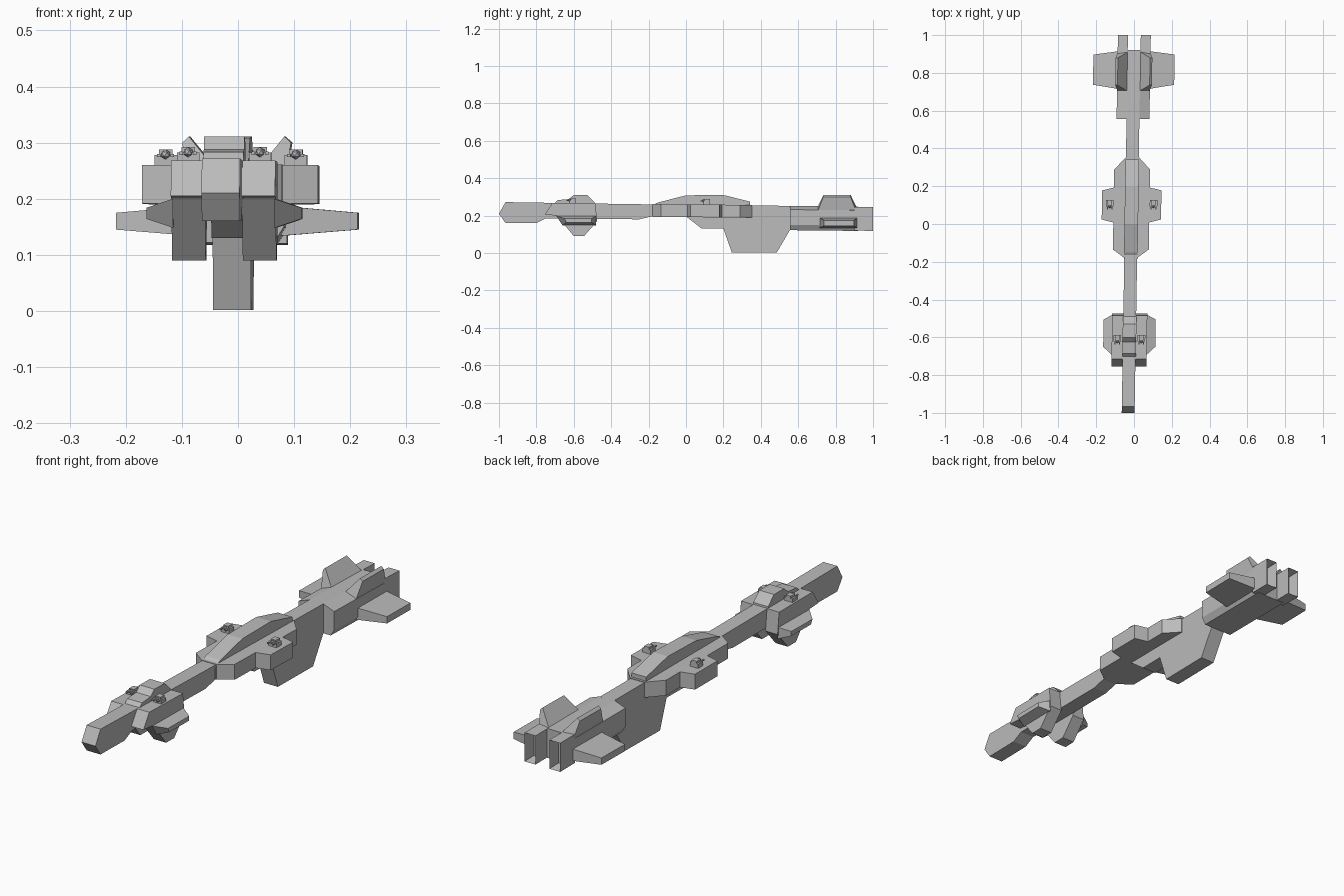
import bpy, bmesh
from mathutils import Vector

if "Cube" in bpy.data.objects:
    bpy.data.objects.remove(bpy.data.objects["Cube"], do_unlink=True)

grey = bpy.data.materials.new("hull_grey")
grey.use_nodes = True
tone = (0.5, 0.5, 0.5, 1)
grey.diffuse_color = tone
grey.node_tree.nodes["Principled BSDF"].inputs["Base Color"].default_value = tone


def finish(name, bm):
    """Apply the slight yaw of the hull and make an object."""
    for v in bm.verts:
        v.co.x += 0.0165 * v.co.y - 0.0145
    bmesh.ops.recalc_face_normals(bm, faces=bm.faces)
    mesh = bpy.data.meshes.new(name)
    bm.to_mesh(mesh)
    bm.free()
    mesh.materials.append(grey)
    obj = bpy.data.objects.new(name, mesh)
    bpy.context.collection.objects.link(obj)
    return obj


def bridge(ring_a, ring_b):
    """Closed solid between two matching rings of points."""
    bm = bmesh.new()
    a = [bm.verts.new(p) for p in ring_a]
    b = [bm.verts.new(p) for p in ring_b]
    n = len(a)
    bm.faces.new(a)
    bm.faces.new(b[::-1])
    for i in range(n):
        j = (i + 1) % n
        bm.faces.new((a[i], b[i], b[j], a[j]))
    return bm


def side_prism(name, profile, x0, x1):
    return finish(name, bridge([(x0, y, z) for y, z in profile],
                               [(x1, y, z) for y, z in profile]))


def box(name, x, y, z):
    return side_prism(name, [(y[0], z[0]), (y[1], z[0]), (y[1], z[1]), (y[0], z[1])], *x)


W = 0.034  # half width of the central spine

# Spine with blunt nose and ventral keel
side_prism("spine_and_keel", [
    (-1, .21), (-.965, .272), (-.6, .266), (0, .257), (.56, .252), (.56, .13),
    (.485, .002), (.245, .002), (.2, .13), (.085, .13), (0, .195), (-.185, .195),
    (-.25, .18), (-.75, .185), (-.8, .16), (-.965, .16)], -W, W)

# Raised ridge over the middle hull
side_prism("middle_ridge", [
    (-.185, .25), (-.15, .27), (0, .308), (.195, .311), (.342, .275), (.342, .2),
    (-.185, .2)], -W - .002, W + .002)

# Stepped middle hull plate
half_plan = [(.036, -.178), (.095, -.135), (.095, .008), (.157, .024), (.157, .178),
             (.095, .193), (.095, .288), (.036, .352)]
plan = half_plan + [(-x, y) for x, y in reversed(half_plan)]
finish("middle_hull", bridge([(x, y, .192 - .01 * y) for x, y in plan],
                             [(x, y, .26 - .01 * y) for x, y in plan]))

# Raised block on the front module
side_prism("front_ridge", [
    (-.72, .25), (-.685, .283), (-.625, .288), (-.6, .311), (-.53, .311),
    (-.49, .272), (-.48, .2), (-.72, .2)], -W - .002, W + .002)

# Rear engine block: bevelled section run lengthwise
half_section = [(.034, .252), (.087, .232), (.087, .15), (.07, .122)]
section = half_section + [(-x, z) for x, z in reversed(half_section)]
finish("rear_block", bridge([(x, .555, z) for x, z in section],
                            [(x, .92, z - .004) for x, z in section]))


def gun(name, x, y, z):
    """Small turret with a ball and two forward barrels."""
    box(name + "_base", (x - .02, x + .02), (y - .012, y + .022), (z - .01, z + .014))
    box(name + "_cap", (x - .012, x + .012), (y - .006, y + .022), (z + .012, z + .024))
    bm = bmesh.new()
    bmesh.ops.create_icosphere(bm, subdivisions=1, radius=.009)
    bmesh.ops.translate(bm, verts=bm.verts, vec=Vector((x, y - .012, z + .015)))
    finish(name + "_ball", bm)
    for s in (-1, 1):
        c = x + s * .012
        box(name + "_barrel", (c - .003, c + .003), (y - .028, y), (z + .01, z + .016))


for s, side in ((1, "left"), (-1, "right")):
    # Front cheek with sloped face and deep belly
    side_prism(side + "_front_cheek", [
        (-.755, .205), (-.715, .268), (-.485, .265), (-.475, .17), (-.545, .09),
        (-.6, .09), (-.69, .2)], s * .033, s * .093)
    # Tapered stub on the cheek
    finish(side + "_front_stub", bridge(
        [(s * .09, -.695, .2), (s * .09, -.48, .2), (s * .09, -.48, .148), (s * .09, -.66, .148)],
        [(s * .138, -.65, .184), (s * .138, -.505, .184), (s * .138, -.505, .164), (s * .138, -.64, .164)]))
    # Tail wing
    finish(side + "_tail_wing", bridge(
        [(s * .08, .715, .187), (s * .08, .915, .187), (s * .08, .915, .134), (s * .08, .715, .134)],
        [(s * .215, .737, .175), (s * .215, .897, .175), (s * .215, .897, .145), (s * .215, .737, .145)]))
    # Canted tail fin
    finish(side + "_tail_fin", bridge(
        [(s * .034, .705, .248), (s * .034, .91, .248), (s * .085, .91, .225), (s * .085, .705, .225)],
        [(s * .085, .735, .311), (s * .085, .88, .311), (s * .097, .88, .3), (s * .097, .735, .3)]))
    # Engine prong with a recessed nozzle slot
    bm = bridge([(s * x, .9, z) for x, z in ((.034, .247), (.087, .247), (.087, .12), (.034, .12))],
                [(s * x, 1, z) for x, z in ((.034, .245), (.087, .245), (.087, .118), (.034, .118))])
    bmesh.ops.recalc_face_normals(bm, faces=bm.faces)
    end = [f for f in bm.faces if f.normal.y > .9]
    bmesh.ops.inset_region(bm, faces=end, thickness=.013)
    bmesh.ops.translate(bm, verts=end[0].verts, vec=Vector((0, -.05, 0)))
    finish(side + "_engine_prong", bm)
    # Turrets
    gun(side + "_front_gun", s * .064, -.61, .268)
    gun(side + "_middle_gun", s * .116, .105, .264)
